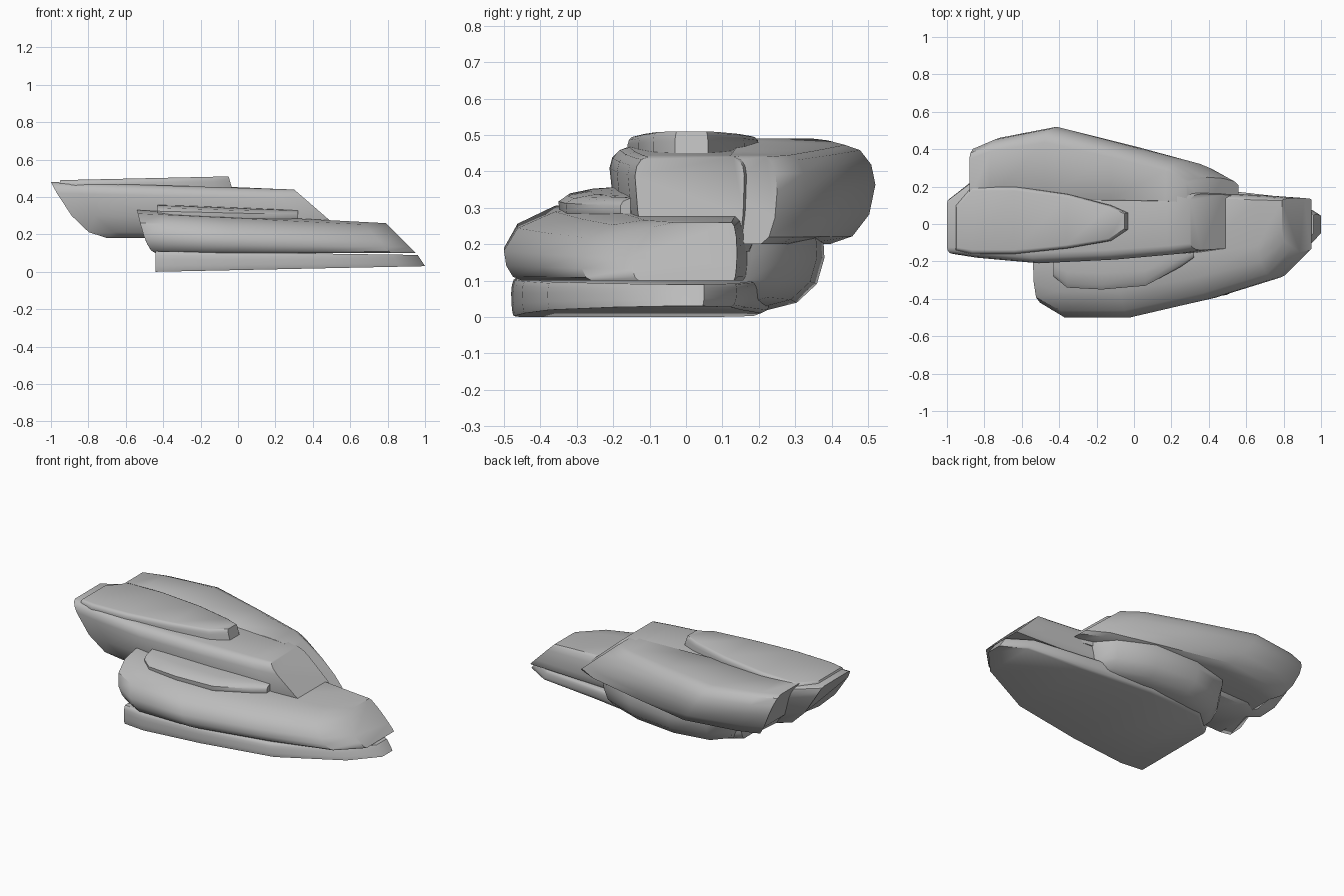
import bpy, bmesh, math

if "Cube" in bpy.data.objects:
    bpy.data.objects.remove(bpy.data.objects["Cube"])

stone = bpy.data.materials.new("stone_grey")
stone.use_nodes = True
grey = (0.5, 0.5, 0.5, 1)
stone.diffuse_color = grey
stone.node_tree.nodes["Principled BSDF"].inputs["Base Color"].default_value = grey


def lerp(ends, t):
    return ends[0] + (ends[1] - ends[0]) * t


def flank(foot, waist, shoulder, steps=3):
    """One side of a cross-section: inset and height, rounded below and above the waist."""
    points = []
    for i in range(-steps, steps + 1):
        angle = math.pi / 2 * i / steps
        inset = (foot if i < 0 else shoulder) * (1 - math.cos(angle))
        height = waist + math.sin(angle) * (waist if i < 0 else 1 - waist)
        points.append((inset, height))
    return points


def rock(name, base_ends, crown_ends, low, high, front, back, front_flank, back_flank):
    """Skin a stone along x, with slanted ends and stations crowded toward them."""
    profile = front_flank + [(1 - u, v) for u, v in reversed(back_flank)]
    bm = bmesh.new()
    rings = []
    last = len(back) - 1
    for i in range(last + 1):
        t = (1 - math.cos(math.pi * i / last)) / 2
        ring = []
        for u, v in profile:
            start = lerp((base_ends[0], crown_ends[0]), math.sqrt(max(v, 0)))
            end = lerp((base_ends[1], crown_ends[1]), v)
            x = lerp((start, end), t)
            y = lerp((front[i], back[i]), u)
            z = lerp((lerp(low, t), lerp(high, t)), v)
            ring.append(bm.verts.new((x, y, z)))
        rings.append(ring)
    for ring, following in zip(rings, rings[1:]):
        for i in range(len(ring)):
            bm.faces.new((ring[i - 1], ring[i], following[i], following[i - 1]))
    bm.faces.new(rings[0])
    bm.faces.new(rings[-1])
    bmesh.ops.recalc_face_normals(bm, faces=bm.faces)
    mesh = bpy.data.meshes.new(name)
    bm.to_mesh(mesh)
    bm.free()
    mesh.materials.append(stone)
    ob = bpy.data.objects.new(name, mesh)
    bpy.context.collection.objects.link(ob)
    bpy.ops.object.select_all(action="DESELECT")
    ob.select_set(True)
    bpy.context.view_layer.objects.active = ob
    bpy.ops.object.shade_smooth_by_angle(angle=math.radians(40))


# Thin slab under everything
rock("base_slab", base_ends=(-.44, 1), crown_ends=(-.44, .96), low=(0, .03), high=(.11, .09),
     front=[-.46, -.48, -.45, -.38, -.2, -.05], back=[.1, .22, .24, .18, .14, .05],
     front_flank=flank(foot=.01, waist=.6, shoulder=.02),
     back_flank=flank(foot=.05, waist=.7, shoulder=.02))

# Broad lower rock with a blunt sloping nose
rock("lower_rock", base_ends=(-.44, .95), crown_ends=(-.54, .79), low=(.1, .1), high=(.33, .26),
     front=[-.42, -.5, -.5, -.4, -.29, -.15], back=[.1, .2, .2, .17, .15, .14],
     front_flank=flank(foot=.07, waist=.4, shoulder=.4),
     back_flank=flank(foot=.03, waist=.5, shoulder=.05))

# Thin ledge resting on the lower rock
rock("ledge", base_ends=(-.43, .32), crown_ends=(-.43, .32), low=(.27, .27), high=(.36, .33),
     front=[-.28, -.34, -.35, -.33, -.23, -.18], back=[-.1] * 6,
     front_flank=flank(foot=.05, waist=.6, shoulder=.7),
     back_flank=flank(foot=0, waist=.5, shoulder=0))

# Long upper ridge, undercut at its overhanging end
rock("upper_ridge", base_ends=(-.7, .6), crown_ends=(-1, .3), low=(.18, .18), high=(.48, .44),
     front=[-.16, -.18, -.21, -.19, -.16, -.14], back=[.14, .24, .25, .23, .2, .16],
     front_flank=flank(foot=.2, waist=.8, shoulder=.12),
     back_flank=flank(foot=.08, waist=.8, shoulder=.1))

# Flat cap stone on the ridge
cap_side = flank(foot=0, waist=.6, shoulder=.06)
rock("cap_stone", base_ends=(-.97, -.03), crown_ends=(-.95, -.05), low=(.44, .44), high=(.49, .51),
     front=[-.14, -.16, -.16, -.13, -.09, -.03], back=[.1, .2, .2, .16, .1, .06],
     front_flank=cap_side, back_flank=cap_side)

# Rear upper rock beside the ridge
rock("rear_rock", base_ends=(-.7, .56), crown_ends=(-.88, .28), low=(.2, .2), high=(.49, .44),
     front=[.1] * 6, back=[.41, .46, .52, .42, .33, .25],
     front_flank=flank(foot=0, waist=.6, shoulder=.1),
     back_flank=flank(foot=.3, waist=.6, shoulder=.2))

# Rear lower rock tucked beneath it
rock("rear_root", base_ends=(-.4, .4), crown_ends=(-.46, .46), low=(.01, .04), high=(.26, .25),
     front=[0] * 6, back=[.2, .32, .38, .36, .28, .18],
     front_flank=flank(foot=0, waist=.5, shoulder=0),
     back_flank=flank(foot=.4, waist=.6, shoulder=.05))
